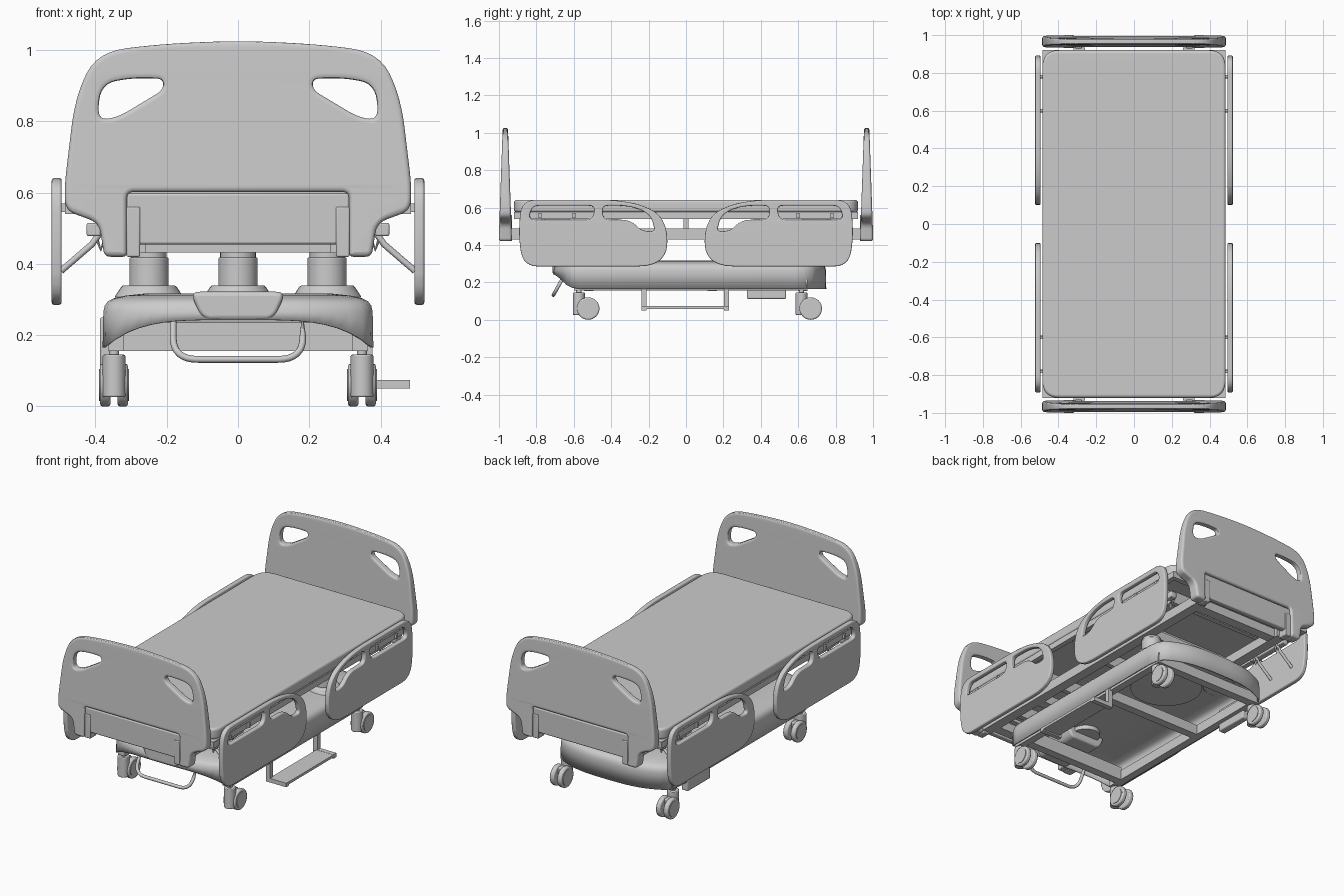
import bpy, bmesh
from math import radians
from mathutils import Vector, Matrix

if "Cube" in bpy.data.objects:
    bpy.data.objects.remove(bpy.data.objects["Cube"])


def link(name, me):
    ob = bpy.data.objects.new(name, me)
    bpy.context.collection.objects.link(ob)
    return ob


def from_bm(name, bm, bevel=0.0, seg=2):
    bmesh.ops.recalc_face_normals(bm, faces=bm.faces)
    me = bpy.data.meshes.new(name)
    bm.to_mesh(me)
    bm.free()
    ob = link(name, me)
    if bevel:
        m = ob.modifiers.new("bevel", 'BEVEL')
        m.width, m.segments, m.limit_method = bevel, seg, 'ANGLE'
        m.angle_limit = radians(40)
    return ob


def box(name, x, y, z, bevel=0.0):
    bm = bmesh.new()
    c = [(a + b) / 2 for a, b in (x, y, z)]
    s = [abs(b - a) for a, b in (x, y, z)]
    bmesh.ops.create_cube(bm, size=1, matrix=Matrix.Translation(c) @ Matrix.Diagonal((*s, 1)))
    return from_bm(name, bm, bevel)


def cyl(name, p, q, r1, r2=None, bevel=0.0, n=32):
    p, q = Vector(p), Vector(q)
    d = q - p
    bm = bmesh.new()
    mat = Matrix.Translation((p + q) / 2) @ d.to_track_quat('Z', 'Y').to_matrix().to_4x4()
    bmesh.ops.create_cone(bm, cap_ends=True, segments=n, radius1=r1, radius2=r2 or r1,
                          depth=d.length, matrix=mat)
    return from_bm(name, bm, bevel)


def fillet(pts, n=6):
    """Closed outline from (u, v, radius) corners."""
    out = []
    for i, (u, v, r) in enumerate(pts):
        c = Vector((u, v))
        a = Vector(pts[i - 1][:2]) - c
        b = Vector(pts[(i + 1) % len(pts)][:2]) - c
        s = c + a.normalized() * min(r, a.length * .48)
        e = c + b.normalized() * min(r, b.length * .48)
        for k in range(n + 1):
            t = k / n
            out.append(s * (1 - t) ** 2 + c * 2 * t * (1 - t) + e * t * t)
    return out


def curve_bm(cu):
    ob = link("tmp", cu)
    me = bpy.data.meshes.new_from_object(ob.evaluated_get(bpy.context.evaluated_depsgraph_get()))
    bpy.data.objects.remove(ob)
    bm = bmesh.new()
    bm.from_mesh(me)
    bpy.data.meshes.remove(me)
    bmesh.ops.remove_doubles(bm, verts=bm.verts, dist=1e-5)
    return bm


def slab(name, outlines, put, thick, bevel):
    """Filled outlines (first is outer, rest are holes), put(u, v, w) places them in space."""
    cu = bpy.data.curves.new(name, 'CURVE')
    cu.dimensions, cu.fill_mode = '2D', 'BOTH'
    cu.extrude, cu.bevel_depth, cu.offset, cu.bevel_resolution = thick / 2 - bevel, bevel, -bevel, 2
    for o in outlines:
        pts = fillet(o)
        sp = cu.splines.new('POLY')
        sp.points.add(len(pts) - 1)
        sp.use_cyclic_u = True
        for p, c in zip(sp.points, pts):
            p.co = (c.x, c.y, 0, 1)
    bm = curve_bm(cu)
    for v in bm.verts:
        v.co = put(*v.co)
    ob = from_bm(name, bm)
    ob.modifiers.new("normals", 'WEIGHTED_NORMAL').keep_sharp = True
    return ob


def tube(name, pts, r):
    cu = bpy.data.curves.new(name, 'CURVE')
    cu.dimensions, cu.bevel_depth, cu.use_fill_caps = '3D', r, True
    sp = cu.splines.new('POLY')
    sp.points.add(len(pts) - 1)
    for p, c in zip(sp.points, pts):
        p.co = (*c, 1)
    return from_bm(name, curve_bm(cu))


def mirrored(half):
    return half + [(-u, v, r) for u, v, r in reversed(half) if abs(u) > 1e-6]


# head and foot boards, thinner towards the top
half = [(0, 1.027, .1), (.22, 1.017, .1), (.395, .995, .085), (.457, .87, .09), (.487, .62, .05),
        (.485, .55, .03), (.39, .515, .03), (.375, .42, .018), (.312, .42, .012), (.312, .602, .02)]
grip = [(.21, .92, .02), (.30, .922, .05), (.385, .905, .05), (.395, .805, .04), (.34, .81, .04), (.21, .888, .025)]
holes = [grip, [(-u, v, r) for u, v, r in grip]]
for s, end in ((-1, "foot"), (1, "head")):
    slab(end + "_board", [mirrored(half)] + holes,
         lambda u, v, w: (u, s * (.966 + w * (.42 + .58 * (1.027 - v) / .55)), v), .067, .014)
    box(end + "_board_panel", (-.312, .312), (s * .95, s * .985), (.455, .598), .006)
    for m in (-1, 1):
        box(end + "_board_bracket", (m * .275, m * .313), (s * .93, s * .99), (.42, .56), .004)

# mattress and deck
slab("mattress", [[(.485, -.92, .09), (.485, .92, .09), (-.485, .92, .09), (-.485, -.92, .09)]],
     lambda u, v, w: (u, v, .608 + w), .066, .015)
for i, (a, b) in enumerate(((-.92, -.42), (-.41, -.03), (-.02, .2), (.21, .92))):
    box("deck_panel", (-.483, .483), (a, b), (.558, .577))
for m in (-1, 1):
    box("deck_side_rail", (m * .455, m * .485), (-.92, .92), (.54, .575))
    box("deck_end_rail", (-.455, .455), (m * .89, m * .92), (.54, .575))
    box("frame_long_beam", (m * .26, m * .32), (-.935, .935), (.43, .487))
for y in (-.76, -.38, 0, .38, .76):
    box("deck_cross_beam", (-.38, .38), (y - .014, y + .014), (.485, .56))
for y in (-.88, -.5, .45, .88):
    box("frame_cross_beam", (-.27, .27), (y - .03, y + .03), (.432, .485))

# side rails with grip slots and folding arms
rail = [(.87, .285, .08), (.897, .45, .1), (.88, .641, .08), (.30, .641, .16), (.10, .55, .13), (.10, .285, .16)]
slot = [(.82, .61, .035), (.845, .535, .04), (.50, .535, .035), (.485, .61, .035)]
wave = [(.45, .61, .035), (.44, .535, .03), (.30, .535, .05), (.235, .475, .03),
        (.165, .472, .025), (.19, .565, .06), (.30, .61, .07)]
for sx in (-1, 1):
    for sy in (-1, 1):
        slab("side_rail", [rail, slot, wave], lambda u, v, w: (sx * (.509 + w), sy * u, v), .028, .007)
        box("rail_mount_bar", (sx * .385, sx * .425), (sy * .55, sy * .83), (.478, .515), .005)
        box("rail_mount_lug", (sx * .37, sx * .40), (sy * .62, sy * .76), (.50, .56))
        for y in (.60, .78):
            tube("rail_arm", [(sx * .385, sy * y, .49), (sx * .41, sy * y, .455), (sx * .497, sy * y, .38)], .009)
            tube("rail_link", [(sx * .36, sy * y, .515), (sx * .385, sy * y, .44), (sx * .40, sy * y, .48)], .006)
            box("rail_stop", (sx * .48, sx * .497), (sy * (y - .008), sy * (y + .008)), (.545, .57))

# base cover: open shell with a bowed plan and an arched front edge
n = 20
us = [-1 + 2 * i / n for i in range(n + 1)]
sides = [-.61, -.57, -.3, 0, .3, .58, .63]
edge = [(.372 if abs(y) > .6 else .38, y) for y in sides]
plan = [(.35 * u, -.71 + .07 * abs(u) ** 3) for u in us] + edge
plan += [(-.35 * u, .75 - .075 * abs(u) ** 3) for u in us] + [(-x, y) for x, y in reversed(edge)]
bm = bmesh.new()
loops = []
for z, inset in ((None, 0), (.265, .002), (.283, .006), (.295, .015), (.303, .03), (.311, .065), (.317, .12)):
    loops.append([bm.verts.new((x * (1 - inset / .38), y * (1 - inset / .73),
                  z or .165 + (.078 * (1 - (x / .38) ** 4) if y < -.6 else 0))) for x, y in plan])
for a, b in zip(loops, loops[1:]):
    for i in range(len(plan)):
        j = (i + 1) % len(plan)
        bm.faces.new((a[i], a[j], b[j], b[i]))
bm.faces.new(loops[-1])
cover = from_bm("base_cover", bm)
sol = cover.modifiers.new("shell", 'SOLIDIFY')
sol.thickness, sol.offset = .008, -1
slab("cover_nose", [[(-.1, .243, .03), (.1, .243, .03), (.135, .322, .03), (-.135, .322, .03)]],
     lambda u, v, w: (u, -.565 + w, v), .298, .012)
cyl("cover_underside_disc", (0, .28, .285), (0, .28, .312), .2, n=48)
cyl("cover_underside_ring", (0, -.42, .285), (0, -.42, .312), .08)

# lifting columns
for x, y in ((-.25, .45), (0, -.5), (.25, .45)):
    cyl("column_foot", (x, y, .305), (x, y, .34), .098, .075, .006)
    cyl("column_sleeve", (x, y, .32), (x, y, .418), .055, bevel=.003)
    cyl("column_cap", (x, y, .41), (x, y, .435), .05)

# base chassis
for m in (-1, 1):
    box("chassis_long_beam", (m * .32, m * .365), (-.60, .65), (.156, .215))
for y in (-.52, .14, .625):
    box("chassis_cross_beam", (-.325, .325), (y - .025, y + .025), (.155, .235 if y < 0 else .215))
box("control_box", (-.388, -.345), (.325, .535), (.112, .25), .006)

# twin wheel casters
for sx in (-1, 1):
    for y in (-.573, .617):
        x = sx * .348
        cyl("caster_stem", (x, y, .14), (x, y, .172), .014)
        cyl("caster_body", (x, y, .026), (x, y, .145), .032, bevel=.004)
        box("caster_arm", (x - .012, x + .012), (y, y + .07), (.04, .115), .006)
        for m in (-1, 1):
            cyl("caster_wheel", (x + m * .01, y + .05, .06), (x + m * .039, y + .05, .06), .06, bevel=.007, n=40)
            cyl("caster_hub", (x + m * .038, y + .05, .06), (x + m * .042, y + .05, .06), .045)

# front push handle
path = fillet([(-.182, .26, 0), (-.182, .132, .07), (.182, .132, .07), (.182, .26, 0)], 8)
tube("front_handle", [(p.x, -.71 + (p.y - .13) * .55, p.y) for p in path], .0095)

# hanging side tray
for y in (-.225, .217):
    box("tray_post", (.35, .378), (y - .014, y + .014), (.055, .17))
    box("tray_arm", (.35, .483), (y - .014, y + .014), (.05, .074))
box("tray_plate", (.37, .483), (-.225, .217), (.058, .073))

# shading
bpy.ops.object.select_all(action='DESELECT')
for ob in bpy.context.scene.objects:
    ob.select_set(True)
    bpy.context.view_layer.objects.active = ob
bpy.ops.object.shade_smooth_by_angle(angle=radians(35))
